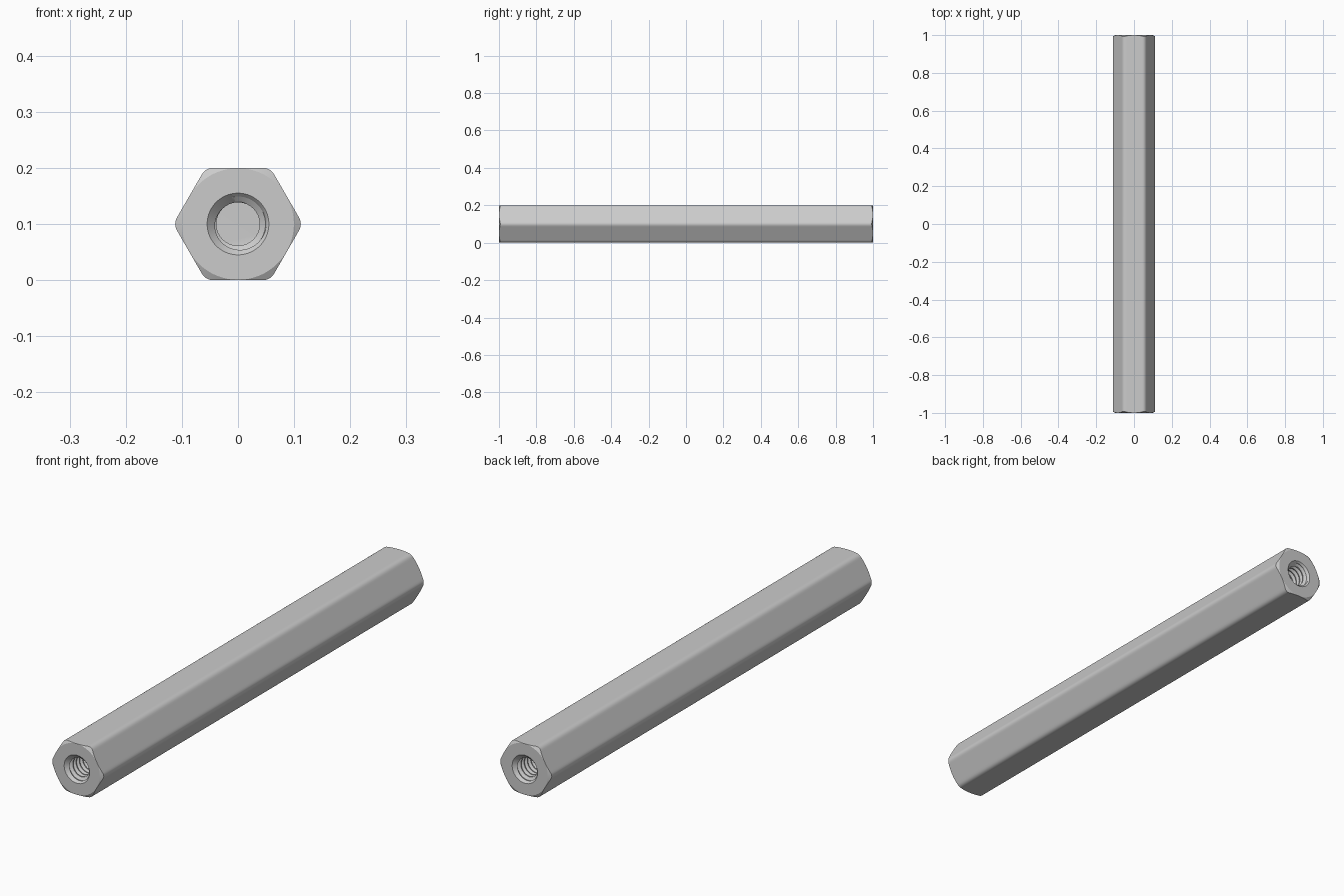
import bpy, bmesh
from math import sin, cos, atan2, radians, sqrt, pi
from mathutils import Matrix

if "Cube" in bpy.data.objects:
    bpy.data.objects.remove(bpy.data.objects["Cube"])

N = 120                       # segments around the axis
HALF, APOTHEM, ROUND = 1.0, 0.1, 0.0226
FACE_R, RIM_R = 0.0995, 0.055
MINOR, MAJOR, PITCH, DEPTH = 0.0385, 0.049, 0.02, 0.36


def hex_radius(t):
    """Polar radius of the hexagon with rounded corners."""
    a = abs((t + pi / 6) % (pi / 3) - pi / 6)
    c = (APOTHEM - ROUND) / cos(pi / 6)
    if a < atan2(ROUND * 0.5, c + ROUND * cos(pi / 6)):
        return c * cos(a) + sqrt(ROUND ** 2 - (c * sin(a)) ** 2)
    return APOTHEM / cos(pi / 6 - a)


bm = bmesh.new()


def vert(r, depth, i):
    t = -2 * pi * i / N
    return bm.verts.new((r * cos(t), depth - HALF, APOTHEM + r * sin(t)))


def skin(rows):
    for a, b in zip(rows, rows[1:]):
        for i in range(N):
            bm.faces.new((a[i], a[i + 1], b[i + 1], b[i]))


# Outside: mid section, chamfered end, flat face up to the hole rim
outer = [[], [], [], []]
for i in range(N + 1):
    h = hex_radius(-2 * pi * i / N)
    outer[0].append(vert(h, HALF, i))
    outer[1].append(vert(h, (h - FACE_R) * 0.577, i))
    outer[2].append(vert(FACE_R, 0, i))
    outer[3].append(vert(RIM_R, 0, i))
skin(outer)

# Threaded blind hole: rows follow the helix, clamped at rim and bottom
profile = [(0.0, MINOR), (0.2, MINOR), (0.55, MAJOR), (0.65, MAJOR)]
hole = []
for k in range(-2, int(DEPTH / PITCH) + 2):
    for offset, radius in profile:
        row = []
        for i in range(N + 1):
            d = (k + offset + i / N) * PITCH
            if d <= 0:
                row.append(vert(RIM_R, 0, i))
            elif d >= DEPTH:
                row.append(vert(MINOR, DEPTH, i))
            else:
                row.append(vert(max(radius, RIM_R - d), d, i))
        hole.append(row)
skin(hole)
bm.faces.new(hole[-1][:N])    # hole bottom

# Other half: turned about the vertical axis so the thread keeps its hand
geom = bm.verts[:] + bm.edges[:] + bm.faces[:]
copy = bmesh.ops.duplicate(bm, geom=geom)["geom"]
bmesh.ops.rotate(bm, verts=[g for g in copy if isinstance(g, bmesh.types.BMVert)],
                 cent=(0, 0, 0), matrix=Matrix.Rotation(pi, 3, 'Z'))
bmesh.ops.remove_doubles(bm, verts=bm.verts[:], dist=0.00002)
bmesh.ops.recalc_face_normals(bm, faces=bm.faces[:])

mesh = bpy.data.meshes.new("hex_standoff")
bm.to_mesh(mesh)
bm.free()
obj = bpy.data.objects.new("hex_standoff", mesh)
bpy.context.collection.objects.link(obj)
bpy.context.view_layer.objects.active = obj
obj.select_set(True)
bpy.ops.object.shade_smooth_by_angle(angle=radians(25))
